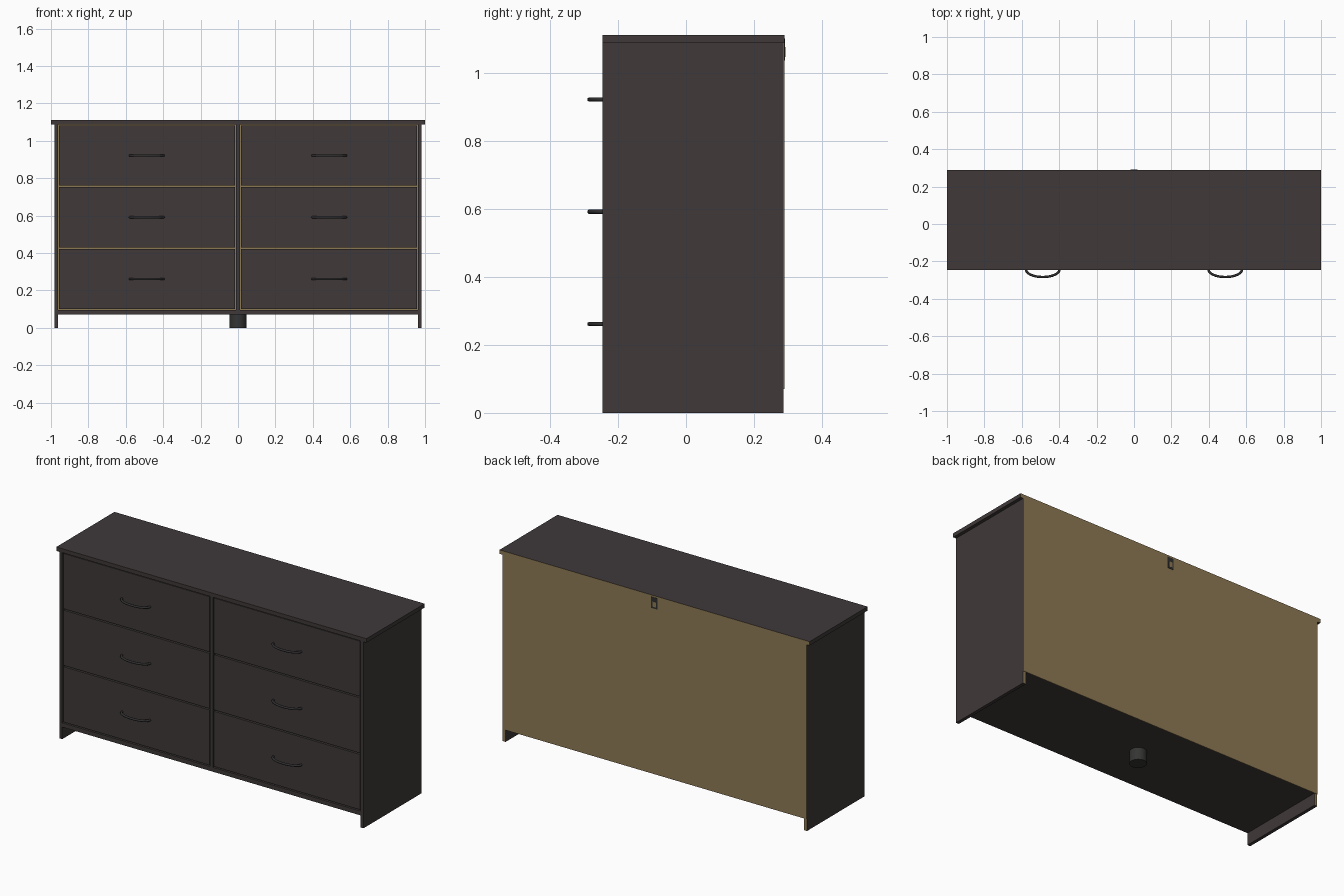
import bpy
import bmesh
import math
from mathutils import Vector

default_cube = bpy.data.objects.get("Cube")
if default_cube:
    bpy.data.objects.remove(default_cube, do_unlink=True)


def material(name, rgb, roughness=0.6):
    mat = bpy.data.materials.new(name)
    mat.use_nodes = True
    colour = (*rgb, 1)
    mat.diffuse_color = colour
    shader = mat.node_tree.nodes["Principled BSDF"]
    shader.inputs["Base Color"].default_value = colour
    shader.inputs["Roughness"].default_value = roughness
    return mat


WOOD = material("dark brown wood", (0.050, 0.040, 0.041))
BOARD = material("tan fibreboard", (0.27, 0.195, 0.09))
METAL = material("dark handle metal", (0.030, 0.028, 0.028))
PLASTIC = material("grey foot plastic", (0.035, 0.035, 0.034))


def add_mesh(name, bm, mats):
    mesh = bpy.data.meshes.new(name)
    bm.to_mesh(mesh)
    bm.free()
    obj = bpy.data.objects.new(name, mesh)
    bpy.context.collection.objects.link(obj)
    for mat in mats:
        mesh.materials.append(mat)
    return obj


def box(name, low, high, mat=WOOD, raw_back=False):
    """Box between two corners; raw_back leaves the rear edge unveneered."""
    low, high = Vector(low), Vector(high)
    bm = bmesh.new()
    bmesh.ops.create_cube(bm, size=1)
    bmesh.ops.scale(bm, vec=high - low, verts=bm.verts)
    bmesh.ops.translate(bm, vec=(low + high) / 2, verts=bm.verts)
    bm.normal_update()
    if raw_back:
        for face in bm.faces:
            face.material_index = int(face.normal.y > 0.9)
    return add_mesh(name, bm, [mat, BOARD])


FRONT, REAR = -0.245, 0.287
TOP, FLOOR, FLOOR_TOP = 1.087, 0.07, 0.095
INNER, OUTER = 0.962, 0.981

# Carcass
box("top_board", (-1, FRONT, TOP), (1, 0.29, 1.11), raw_back=True)
for side, label in ((-1, "right"), (1, "left")):
    xs = sorted((side * INNER, side * OUTER))
    box(label + "_side_panel", (xs[0], FRONT, 0), (xs[1], REAR, TOP), raw_back=True)
box("bottom_board", (-INNER, FRONT, FLOOR), (INNER, REAR, FLOOR_TOP))
box("centre_divider", (-0.01, FRONT, FLOOR_TOP), (0.01, REAR, TOP))
box("back_panel", (-OUTER, REAR, FLOOR), (OUTER, 0.29, TOP), BOARD)

# Wall anchor on the back: a dark frame with a tan tab
box("wall_anchor_plate", (-0.02, 0.29, 1.035), (0.02, 0.2915, 1.1), METAL)
box("wall_anchor_tab", (-0.012, 0.2915, 1.045), (0.01, 0.2925, 1.075), BOARD)

# Round centre foot
bm = bmesh.new()
bmesh.ops.create_cone(bm, cap_ends=True, segments=32, radius1=0.045,
                      radius2=0.045, depth=FLOOR)
bmesh.ops.translate(bm, vec=(0, 0.033, FLOOR / 2), verts=bm.verts)
foot = add_mesh("centre_foot", bm, [PLASTIC])


def handle(name, x, z):
    """Bowed round bar with both ends meeting the drawer front."""
    curve = bpy.data.curves.new(name, "CURVE")
    curve.dimensions = "3D"
    curve.bevel_depth = 0.0065
    curve.bevel_resolution = 3
    curve.use_fill_caps = True
    steps = 20
    spline = curve.splines.new("POLY")
    spline.points.add(steps)
    for i, point in enumerate(spline.points):
        angle = math.pi * i / steps
        point.co = (x - 0.09 * math.cos(angle),
                    -0.242 - 0.0415 * math.sin(angle), z, 1)
    obj = bpy.data.objects.new(name, curve)
    bpy.context.collection.objects.link(obj)
    curve.materials.append(METAL)
    for s in spline.id_data.splines:
        s.use_smooth = True


# Drawers: front, box behind it, and handle
FACE = FRONT + 0.004
PITCH, HEIGHT = 0.33, 0.322
for side, label in ((-1, "right"), (1, "left")):
    x0, x1 = sorted((side * 0.015, side * 0.957))
    for row, level in enumerate(("lower", "middle", "upper")):
        z0 = 0.1 + row * PITCH
        name = f"{label}_{level}_drawer"
        box(name + "_front", (x0, FACE, z0), (x1, FACE + 0.018, z0 + HEIGHT))
        box(name + "_box", (x0 + 0.01, FACE + 0.018, z0 + 0.02),
            (x1 - 0.01, REAR - 0.03, z0 + HEIGHT - 0.05))
        handle(name + "_handle", side * 0.488, z0 + HEIGHT / 2)

# Smooth the round foot, keeping its rims sharp
bpy.ops.object.select_all(action="DESELECT")
foot.select_set(True)
bpy.context.view_layer.objects.active = foot
bpy.ops.object.shade_smooth_by_angle(angle=math.radians(40))
